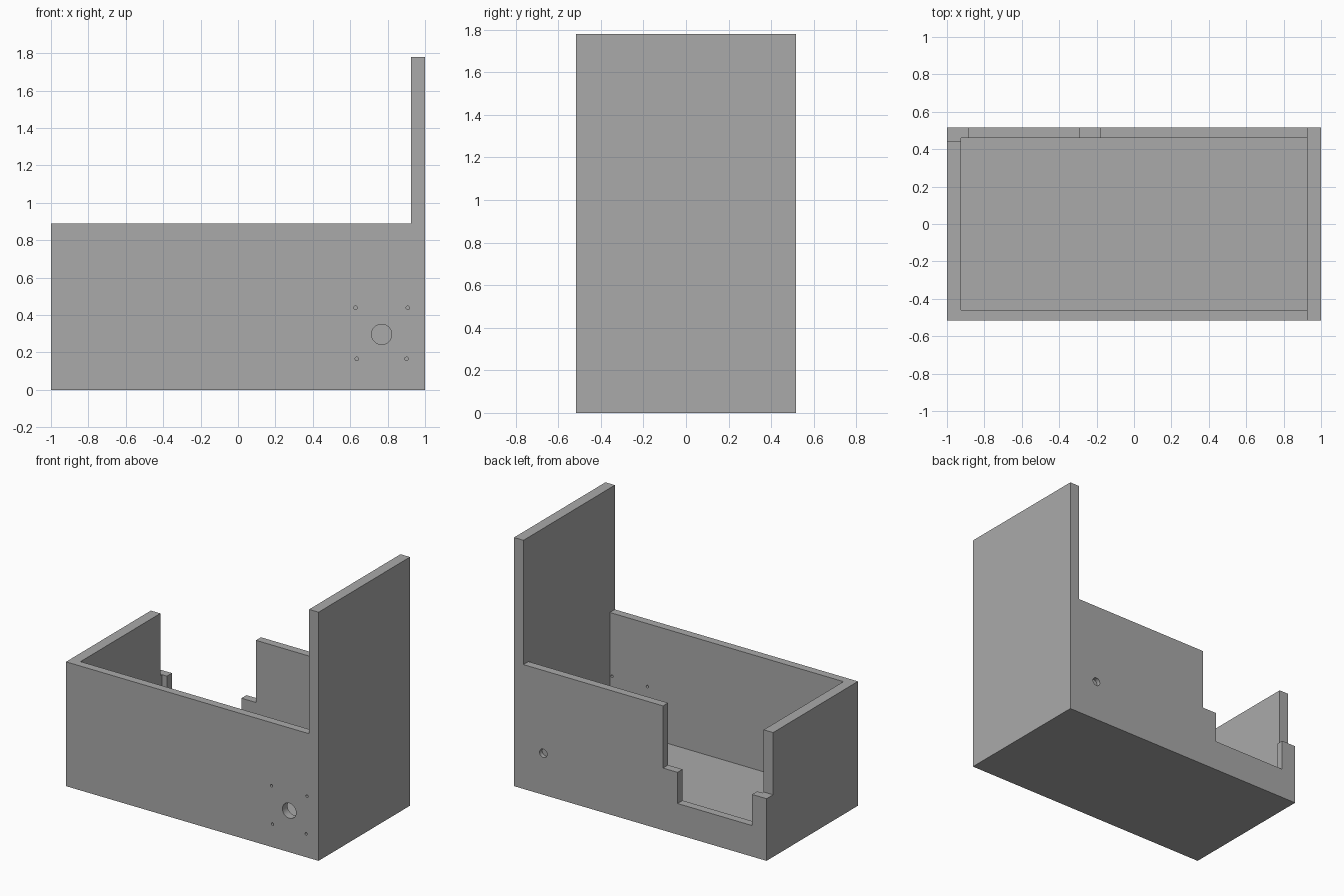
import bpy
import math

cube = bpy.data.objects.get("Cube")
if cube:
    bpy.data.objects.remove(cube, do_unlink=True)

LENGTH, HALF_DEPTH = 1.0, 0.517     # half sizes of the box
WALL_H, PANEL_H = 0.89, 1.78        # low walls and tall end panel
INNER_X, INNER_Y, FLOOR = 0.925, 0.46, 0.075

grey = bpy.data.materials.new("plain_grey")
grey.use_nodes = True
colour = (0.4, 0.4, 0.4, 1)
grey.diffuse_color = colour
grey.node_tree.nodes["Principled BSDF"].inputs["Base Color"].default_value = colour


def box(name, x, y, z):
    """Box from (low, high) pairs."""
    bpy.ops.mesh.primitive_cube_add(size=1, location=[sum(p) / 2 for p in (x, y, z)])
    ob = bpy.context.object
    ob.name = name
    ob.scale = [p[1] - p[0] for p in (x, y, z)]
    bpy.ops.object.transform_apply(location=True, scale=True)
    return ob


def hole(name, x, z, radius, y, sides=32):
    """Round cutter running along y."""
    bpy.ops.mesh.primitive_cylinder_add(
        vertices=sides, radius=radius, depth=y[1] - y[0],
        location=(x, sum(y) / 2, z), rotation=(math.pi / 2, 0, 0))
    bpy.context.object.name = name
    return bpy.context.object


# L-shaped solid: low block with the tall panel on its left end
profile = [(-LENGTH, 0), (LENGTH, 0), (LENGTH, PANEL_H), (INNER_X, PANEL_H),
           (INNER_X, WALL_H), (-LENGTH, WALL_H)]
n = len(profile)
verts = [(x, y, z) for y in (-HALF_DEPTH, HALF_DEPTH) for x, z in profile]
faces = [list(range(n)), list(range(2 * n - 1, n - 1, -1))]
faces += [[i, i + n, (i + 1) % n + n, (i + 1) % n] for i in range(n)]
mesh = bpy.data.meshes.new("enclosure")
mesh.from_pydata(verts, [], faces)
mesh.materials.append(grey)
enclosure = bpy.data.objects.new("enclosure", mesh)
bpy.context.collection.objects.link(enclosure)

# Cavity and the stepped opening in the back wall
back = (0.443, 0.7)
cutters = [
    box("cavity", (-INNER_X, INNER_X), (-INNER_Y, INNER_Y), (FLOOR, 1.2)),
    box("upper_notch", (-1.2, -0.18), back, (0.445, 1.1)),
    box("lower_notch", (-0.885, -0.295), back, (0.222, 1.0)),
]

# Shaft hole with its four screw holes, and the bearing socket behind
front = (-0.6, -0.4)
cutters.append(hole("shaft_hole", 0.768, 0.297, 0.054, front))
for z, offset in ((0.439, 0.14), (0.166, 0.133)):
    for side in (-1, 1):
        cutters.append(hole("screw_hole", 0.768 + side * offset, z, 0.0095, front, 16))
cutters.append(hole("bearing_socket", 0.768, 0.297, 0.03, (0.487, 0.6)))

# Cut everything and discard the cutters
bpy.ops.object.select_all(action="DESELECT")
bpy.context.view_layer.objects.active = enclosure
enclosure.select_set(True)
for cutter in cutters:
    cutter.hide_render = True
    mod = enclosure.modifiers.new("cut", "BOOLEAN")
    mod.operation = "DIFFERENCE"
    mod.solver = "EXACT"
    mod.object = cutter
    bpy.ops.object.modifier_apply(modifier=mod.name)
    bpy.data.objects.remove(cutter, do_unlink=True)

enclosure.select_set(True)
bpy.ops.object.shade_smooth_by_angle(angle=math.radians(30))
